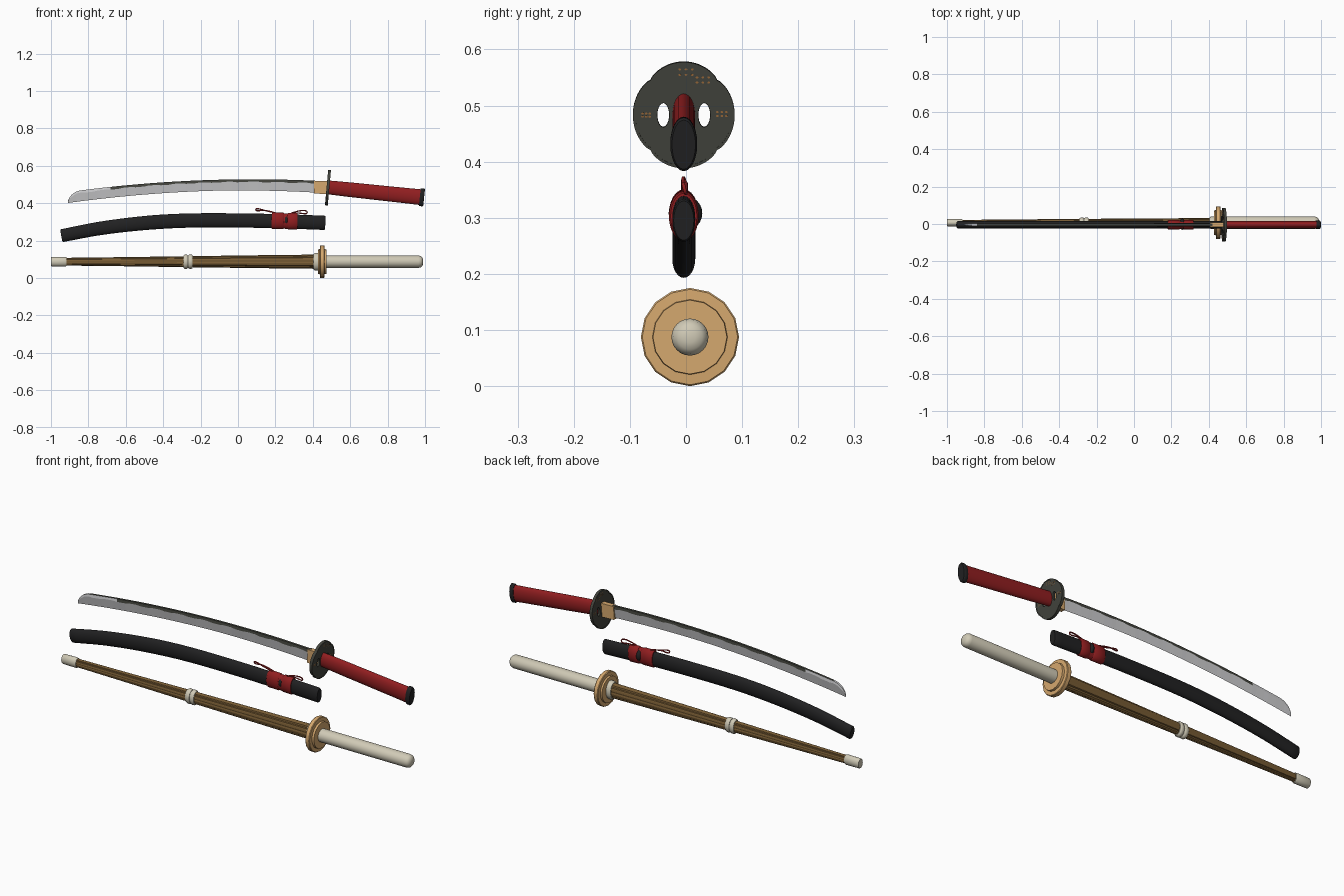
import bpy, bmesh, math
from mathutils import Vector, Matrix

if "Cube" in bpy.data.objects:
    bpy.data.objects.remove(bpy.data.objects["Cube"])


def material(name, r, g, b):
    lin = [(c / 255 / 12.92) if c < 11 else ((c / 255 + 0.055) / 1.055) ** 2.4 for c in (r, g, b)]
    m = bpy.data.materials.new(name)
    m.diffuse_color = (*lin, 1)
    m.use_nodes = True
    m.node_tree.nodes["Principled BSDF"].inputs["Base Color"].default_value = m.diffuse_color
    return m


RED = material("red cord", 145, 30, 32)
BLACK = material("black lacquer", 33, 33, 34)
IRON = material("dark iron", 66, 67, 60)
STEEL = material("polished steel", 204, 204, 206)
TAN = material("tan", 213, 168, 110)
LEATHER = material("pale leather", 208, 202, 182)
BAMBOO = material("bamboo", 120, 92, 52)
COPPER = material("copper inlay", 150, 102, 56)


def link(name, bm, mats, smooth=None):
    bmesh.ops.recalc_face_normals(bm, faces=bm.faces)
    me = bpy.data.meshes.new(name)
    bm.to_mesh(me)
    bm.free()
    for m in mats:
        me.materials.append(m)
    ob = bpy.data.objects.new(name, me)
    bpy.context.collection.objects.link(ob)
    if smooth:
        select(ob)
        bpy.ops.object.shade_smooth_by_angle(angle=math.radians(smooth))
    return ob


def select(ob):
    bpy.ops.object.select_all(action='DESELECT')
    ob.select_set(True)
    bpy.context.view_layer.objects.active = ob


def sweep(name, stations, y, mat, n=24, smooth=40, turn=0.0, shape=lambda i: 1.0):
    """Elliptical rings along a path in the xz plane; station = (x, z, ry, rz)."""
    bm = bmesh.new()
    rings = []
    for k, (x, z, ry, rz) in enumerate(stations):
        a, b = stations[max(k - 1, 0)], stations[min(k + 1, len(stations) - 1)]
        t = Vector((b[0] - a[0], b[1] - a[1])).normalized()
        ring = []
        for i in range(n):
            ang = math.tau * i / n + turn
            u, v = ry * shape(i) * math.cos(ang), rz * shape(i) * math.sin(ang)
            ring.append(bm.verts.new((x - t.y * v, y + u, z + t.x * v)))
        rings.append(ring)
    for r, s in zip(rings, rings[1:]):
        for i in range(n):
            bm.faces.new((r[i], r[(i + 1) % n], s[(i + 1) % n], s[i]))
    bm.faces.new(rings[0])
    bm.faces.new(rings[-1])
    return link(name, bm, [mat], smooth)


def interp(pts, x):
    """Smooth height lookup through a few points."""
    for k in range(len(pts) - 1):
        (x0, z0), (x1, z1) = pts[k], pts[k + 1]
        if x <= x1 or k == len(pts) - 2:
            def slope(j):
                a, b = pts[max(j - 1, 0)], pts[min(j + 1, len(pts) - 1)]
                return (b[1] - a[1]) / (b[0] - a[0])
            w, t = x1 - x0, (x - x0) / (x1 - x0)
            return ((2*t**3 - 3*t*t + 1) * z0 + (t**3 - 2*t*t + t) * w * slope(k)
                    + (3*t*t - 2*t**3) * z1 + (t**3 - t*t) * w * slope(k + 1))


YK = -0.004  # sword and scabbard centre plane

# Blade: back, ridge and cutting edge, with a rounded-off point
bm = bmesh.new()
rings = []
N, TIP = 56, 8
xs = [-0.91 + 0.07 * (1 - math.cos(math.pi / 2 * i / TIP)) for i in range(TIP)]
xs += [-0.84 + 1.26 * i / N for i in range(N + 1)]
for k, x in enumerate(xs):
    back = 0.528 - 0.07 * (x - 0.08) ** 2
    h = 0.058 + 0.010 * max(0, x + 0.1)
    edge = back - h
    if x < -0.84:
        t = min(1, (-0.84 - x) / 0.07)
        h *= max(0.03, math.sqrt(1 - t * t))
    f = h / 0.06
    ridge = edge + h * (0.74 if (k // 3) % 2 else 0.80)
    rings.append([bm.verts.new(p) for p in (
        (x, YK - 0.006 * f, edge + h), (x, YK - 0.008 * f, ridge), (x, YK, edge),
        (x, YK + 0.008 * f, ridge), (x, YK + 0.006 * f, edge + h))])
for r, s in zip(rings, rings[1:]):
    for i in range(5):
        face = bm.faces.new((r[i], r[(i + 1) % 5], s[(i + 1) % 5], s[i]))
        x = r[0].co.x
        if (i == 4 and x > -0.85) or (i in (0, 3) and x > -0.70):
            face.material_index = 1
bm.faces.new(rings[0])
bm.faces.new(rings[-1])
link("blade", bm, [STEEL, IRON])

# Collar, grip and pommel of the sword
R2 = math.sqrt(2)
sweep("blade_collar", [(0.406, 0.486, 0.012 * R2, 0.034 * R2), (0.48, 0.484, 0.013 * R2, 0.035 * R2)],
      YK, TAN, n=4, smooth=None, turn=math.pi / 4)


def grip_z(x):
    return 0.484 - 0.106 * (x - 0.49)


sweep("sword_grip", [(x, grip_z(x), 0.020, rz) for x, rz in
      ((0.485, 0.037), (0.6, 0.039), (0.75, 0.040), (0.9, 0.041), (0.98, 0.042))], YK, RED)
sweep("pommel", [(x, grip_z(x), ry, rz) for x, ry, rz in
      ((0.972, 0.022, 0.045), (0.976, 0.024, 0.048), (0.991, 0.024, 0.048), (0.995, 0.021, 0.044))],
      YK, BLACK)

# Four-lobed sword guard with two openings, rim and inlay flecks
tilt = Vector((1, 0, -0.09)).normalized()
up = tilt.cross(Vector((0, 1, 0)))
GUARD = Matrix(((0, up.x, tilt.x, 0.481), (1, 0, 0, YK), (0, up.z, tilt.z, 0.4835), (0, 0, 0, 1)))
angles = [math.tau * i / 96 for i in range(96)]


def lobed(scale):
    return [(scale * 0.955 * r * math.cos(a), scale * r * math.sin(a))
            for a in angles for r in [0.088 + 0.007 * abs(math.cos(2 * a)) ** 0.6]]


def plate(name, outlines, depth, bevel, mat):
    cu = bpy.data.curves.new(name, 'CURVE')
    cu.dimensions, cu.fill_mode = '2D', 'BOTH'
    cu.extrude, cu.bevel_depth = depth, bevel
    for pts in outlines:
        sp = cu.splines.new('POLY')
        sp.points.add(len(pts) - 1)
        for p, (u, v) in zip(sp.points, pts):
            p.co = (u, v, 0, 1)
        sp.use_cyclic_u = True
    ob = bpy.data.objects.new(name, cu)
    bpy.context.collection.objects.link(ob)
    ob.matrix_world = GUARD
    cu.materials.append(mat)
    select(ob)
    bpy.ops.object.convert(target='MESH')


def oval(u, v, ru, rv):
    return [(u + ru * math.cos(a), v + rv * math.sin(a)) for a in angles[::4]]


plate("sword_guard", [lobed(0.985)] + [oval(s * 0.0365, 0, 0.0115, 0.0225) for s in (-1, 1)], 0.005, 0.001, IRON)
plate("sword_guard_rim", [lobed(1.0), lobed(0.95)], 0.0075, 0.0, IRON)
flecks = [(0.004, 0.077, 0.014), (0.034, 0.063, 0.013), (0.068, 0.002, 0.010), (-0.067, 0.0, 0.008)]
plate("guard_inlay", [oval(u + r * du, v + r * dv, 0.0024, 0.0018) for u, v, r in flecks
                      for du in (-0.8, 0, 0.8) for dv in (-0.35, 0.35)], 0.0064, 0.0, COPPER)

# Scabbard
curve = [(-0.945, 0.226), (-0.74, 0.265), (-0.5, 0.294), (-0.28, 0.307), (0.0, 0.308), (0.25, 0.303), (0.47, 0.295)]
body = [-0.94 + 1.402 * i / 40 for i in range(41)]
st = [(x, interp(curve, x), 0.0205, 0.0345 + 0.0035 * min(1, (x + 0.945) / 0.5)) for x in body]
x0, z0, ry, rz = st[0]
st = [(x0 - 0.005, interp(curve, x0 - 0.005), ry - 0.004, rz - 0.005)] + st
st.append((0.467, interp(curve, 0.467), 0.018, 0.035))
sweep("scabbard", st, YK, BLACK)

# Cord wrapping, knob and flat cord loops on the scabbard
for name, a, b in (("cord_wrap_left", 0.18, 0.245), ("cord_wrap_right", 0.265, 0.318)):
    m = [a, a + 0.004, b - 0.004, b]
    sweep(name, [(x, interp(curve, x) + 0.002, 0.0235 + d, 0.041 + d) for x, d in zip(m, (0, 0.003, 0.003, 0))],
          YK, RED)
sweep("cord_wrap_middle", [(0.243, 0.305, 0.0235, 0.041), (0.267, 0.304, 0.0235, 0.041)], YK, RED)
bm = bmesh.new()
bmesh.ops.create_uvsphere(bm, u_segments=20, v_segments=12, radius=1,
                          matrix=Matrix.Translation((0.258, -0.001, 0.308)) @ Matrix.Diagonal((0.017, 0.030, 0.031, 1)))
link("scabbard_knob", bm, [BLACK], 60)


def loop(name, pts):
    c = bpy.data.curves.new(name, 'CURVE')
    c.dimensions, c.bevel_depth, c.bevel_resolution, c.resolution_u = '3D', 0.0032, 2, 6
    sp = c.splines.new('NURBS')
    sp.points.add(len(pts) - 1)
    for p, co in zip(sp.points, pts):
        p.co = (*co, 1)
    sp.use_endpoint_u, sp.order_u = True, 3
    ob = bpy.data.objects.new(name, c)
    bpy.context.collection.objects.link(ob)
    c.materials.append(RED)
    select(ob)
    bpy.ops.object.convert(target='MESH')


loop("cord_loop_left", [(0.21, -0.006, 0.347), (0.16, -0.006, 0.356), (0.095, -0.005, 0.376),
                        (0.095, 0.0, 0.356), (0.15, 0.0, 0.366), (0.21, 0.0, 0.345)])
loop("cord_loop_right", [(0.28, -0.006, 0.345), (0.32, -0.006, 0.360), (0.37, -0.005, 0.362),
                         (0.37, 0.0, 0.340), (0.32, 0.0, 0.350), (0.28, 0.0, 0.343)])

# Practice sword: slatted bamboo staff, grooved between the slats
YS, ZS = 0.007, 0.0875


def straight(name, prof, mat, **kw):
    return sweep(name, [(x, ZS, ry, rz) for x, ry, rz in prof], YS, mat, **kw)


straight("bamboo_slats", [(-0.93, 0.015, 0.021), (-0.6, 0.018, 0.025), (-0.265, 0.021, 0.030),
                          (0.1, 0.023, 0.035), (0.44, 0.026, 0.039)],
         BAMBOO, n=32, smooth=None, shape=lambda i: 0.90 if i % 4 == 0 else 1.0)
straight("tip_cap", [(-1.0, 0.018, 0.023), (-0.996, 0.020, 0.025), (-0.925, 0.020, 0.026), (-0.918, 0.018, 0.024)],
         LEATHER)
for i, x in enumerate((-0.279, -0.254)):
    straight("middle_binding_%d" % (i + 1), [(x - 0.012, 0.024, 0.033), (x - 0.006, 0.028, 0.038),
             (x + 0.006, 0.028, 0.038), (x + 0.012, 0.024, 0.033)], LEATHER, n=16)
straight("grip_binding", [(0.405, 0.029, 0.042), (0.411, 0.033, 0.047), (0.432, 0.034, 0.047), (0.436, 0.032, 0.045)],
         LEATHER, n=16)
straight("practice_guard", [(x, r, r) for x, r in ((0.428, 0.066), (0.437, 0.067), (0.438, 0.085), (0.441, 0.0875),
         (0.459, 0.0875), (0.462, 0.085), (0.463, 0.067), (0.474, 0.066))], TAN, n=16, smooth=30)
straight("practice_grip", [(x, r, r) for x, r in ((0.44, 0.033), (0.965, 0.033), (0.978, 0.030), (0.986, 0.022),
         (0.99, 0.010))], LEATHER, n=24, smooth=60)
